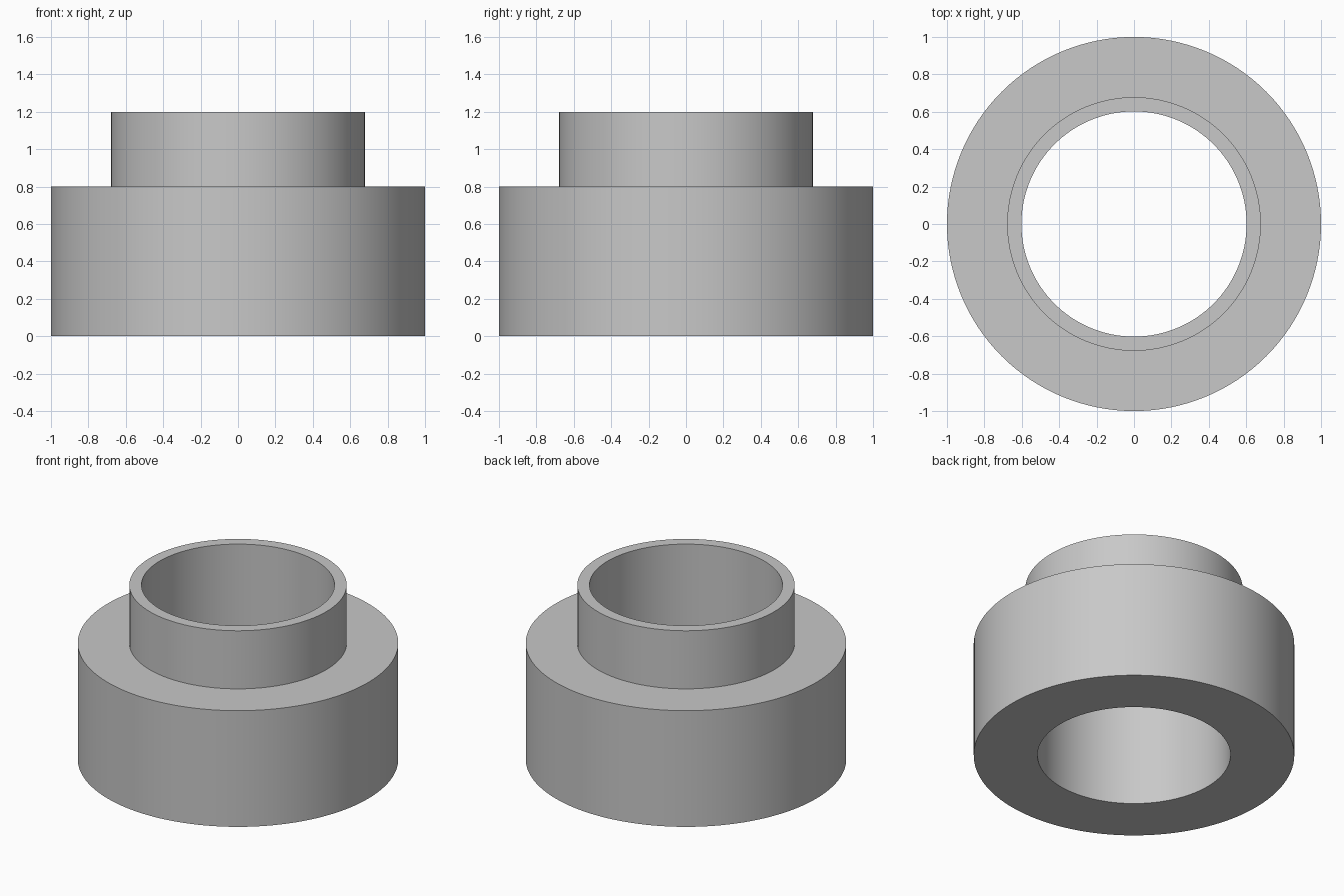
import bpy
import bmesh
import math

cube = bpy.data.objects.get("Cube")
if cube:
    bpy.data.objects.remove(cube, do_unlink=True)

SEGMENTS = 128
BODY_RADIUS, COLLAR_RADIUS, BORE_RADIUS = 1.0, 0.678, 0.602
SHOULDER_HEIGHT, TOTAL_HEIGHT = 0.8, 1.2

# Plain grey
grey = bpy.data.materials.new("plain grey")
grey.use_nodes = True
colour = (0.58, 0.58, 0.58, 1.0)
grey.diffuse_color = colour
grey.node_tree.nodes["Principled BSDF"].inputs["Base Color"].default_value = colour

# Closed section of the stepped bushing, from the bottom outer edge up and back
profile = [
    (BODY_RADIUS, 0),
    (BODY_RADIUS, SHOULDER_HEIGHT),
    (COLLAR_RADIUS, SHOULDER_HEIGHT),
    (COLLAR_RADIUS, TOTAL_HEIGHT),
    (BORE_RADIUS, TOTAL_HEIGHT),
    (BORE_RADIUS, 0),
]


def lathe(name, section, material):
    """Revolve a closed (radius, height) section around z."""
    bm = bmesh.new()
    verts = [bm.verts.new((r, 0, z)) for r, z in section]
    edges = [bm.edges.new((a, b)) for a, b in zip(verts, verts[1:] + verts[:1])]
    bmesh.ops.spin(bm, geom=verts + edges, cent=(0, 0, 0), axis=(0, 0, 1),
                   angle=math.tau, steps=SEGMENTS, use_merge=True)
    bmesh.ops.remove_doubles(bm, verts=bm.verts, dist=1e-4)
    bmesh.ops.recalc_face_normals(bm, faces=bm.faces)
    mesh = bpy.data.meshes.new(name)
    bm.to_mesh(mesh)
    bm.free()
    mesh.materials.append(material)
    obj = bpy.data.objects.new(name, mesh)
    bpy.context.collection.objects.link(obj)
    return obj


# Stepped bushing with a through bore
bushing = lathe("stepped_bushing", profile, grey)
bpy.ops.object.select_all(action="DESELECT")
bushing.select_set(True)
bpy.context.view_layer.objects.active = bushing
bpy.ops.object.shade_smooth_by_angle(angle=math.radians(30))
